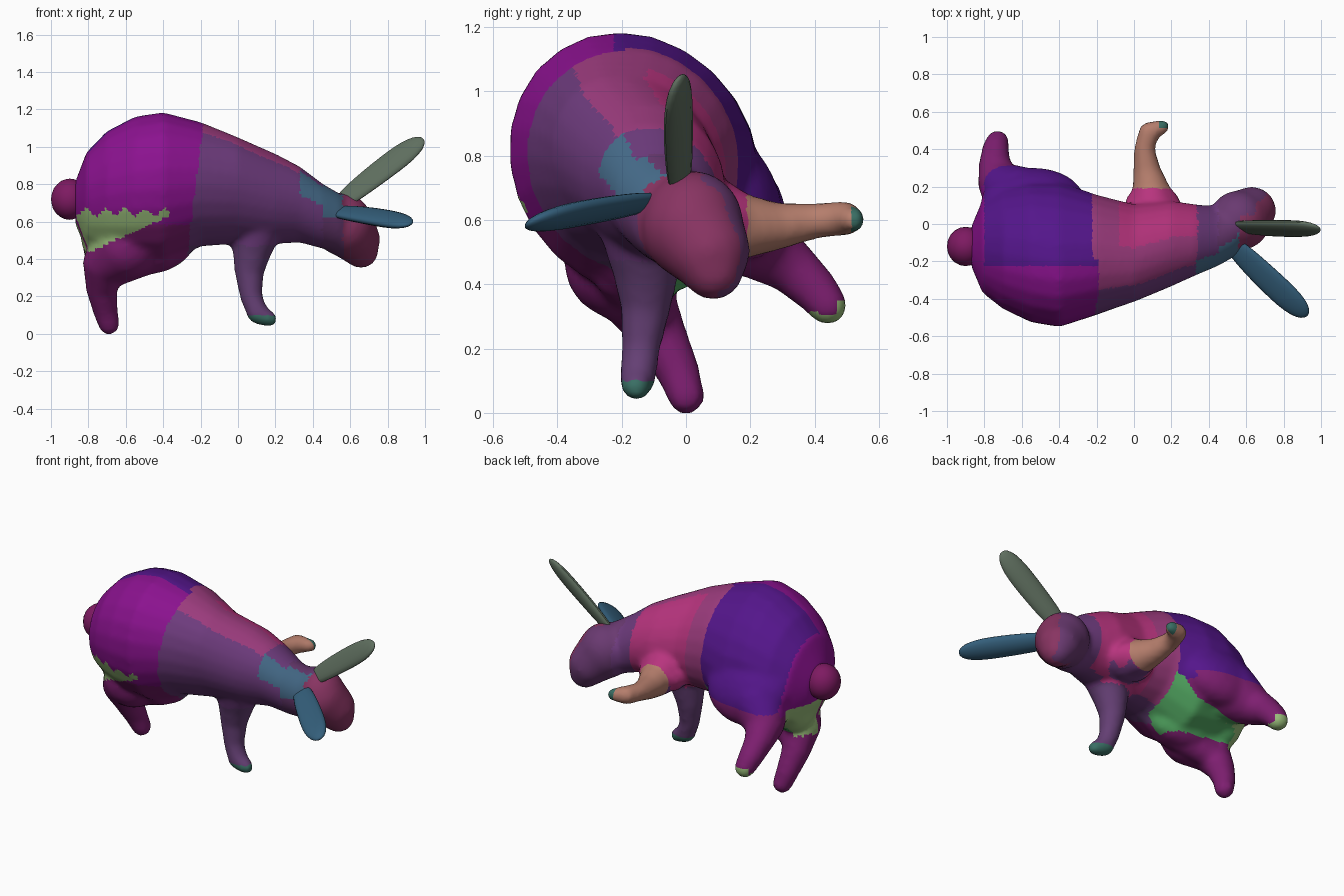
import bpy, bmesh, math
from mathutils import Matrix, Vector

if "Cube" in bpy.data.objects:
    bpy.data.objects.remove(bpy.data.objects["Cube"])

ROLL = math.radians(33)          # the animal leans over towards -y
COLORS = {
    "violet": (138, 25, 142), "indigo": (85, 28, 138), "mauve": (110, 62, 125),
    "dorsal_pink": (155, 62, 125), "side_pink": (182, 55, 125), "head_rose": (135, 55, 98),
    "head_mauve": (105, 60, 112), "teal": (72, 108, 138), "plum": (125, 36, 112),
    "light_green": (150, 185, 120), "belly_green": (85, 170, 100), "tan": (180, 125, 108),
    "leg_grey": (100, 65, 115), "paw_green": (60, 110, 100), "ear_olive": (95, 110, 95),
    "ear_blue": (55, 95, 122), "tail_red": (125, 32, 98),
}
MATS = {}
for cname, rgb in COLORS.items():
    m = bpy.data.materials.new(cname)
    m.diffuse_color = [(c / 255) ** 2.2 for c in rgb] + [1]
    m.use_nodes = True
    m.node_tree.nodes["Principled BSDF"].inputs["Base Color"].default_value = m.diffuse_color
    MATS[cname] = m
NAMES = list(COLORS)


def make_object(name, bm, mats):
    bmesh.ops.recalc_face_normals(bm, faces=bm.faces)
    mesh = bpy.data.meshes.new(name)
    bm.to_mesh(mesh)
    bm.free()
    ob = bpy.data.objects.new(name, mesh)
    bpy.context.collection.objects.link(ob)
    for m in mats:
        mesh.materials.append(MATS[m])
    bpy.ops.object.select_all(action='DESELECT')
    ob.select_set(True)
    bpy.context.view_layer.objects.active = ob
    return ob


def ball(bm, pos, size, roll=0.0):
    mat = Matrix.Translation(pos) @ Matrix.Rotation(roll, 4, 'X') @ Matrix.Diagonal((*size, 1))
    bmesh.ops.create_icosphere(bm, subdivisions=3, radius=1, matrix=mat)


def limb(bm, points):
    """Tapered limb: closely spaced balls between (x, y, z, radius) points."""
    for a, b in zip(points, points[1:]):
        for i in range(6):
            p = Vector(a).lerp(Vector(b), i / 5)
            ball(bm, p[:3], (p[3],) * 3)


def loft(bm, stations, sides=24):
    """Rolled elliptical sections (x, y, z, half width, half height)."""
    rings = []
    for x, y, z, a, b in stations:
        ring = []
        for i in range(sides):
            t = 2 * math.pi * i / sides
            v = Vector((0, a * math.cos(t), b * math.sin(t)))
            ring.append(bm.verts.new(Matrix.Rotation(ROLL, 3, 'X') @ v + Vector((x, y, z))))
        rings.append(ring)
    for r, s in zip(rings, rings[1:]):
        for i in range(sides):
            j = (i + 1) % sides
            bm.faces.new((r[i], r[j], s[j], s[i]))
    bm.faces.new(rings[0])
    bm.faces.new(rings[-1])


# torso and neck
bm = bmesh.new()
loft(bm, [
    (-.87, -.12, .70, .10, .12), (-.81, -.12, .71, .24, .27), (-.70, -.13, .745, .315, .35),
    (-.55, -.15, .772, .367, .40), (-.40, -.163, .775, .374, .425), (-.20, -.165, .80, .315, .34),
    (0, -.155, .767, .245, .30), (.20, -.105, .722, .22, .25), (.33, -.085, .692, .18, .213),
    (.45, -.065, .63, .148, .185), (.55, -.02, .59, .14, .165), (.62, .02, .56, .10, .12)])

# skull and muzzle
ball(bm, (.56, .02, .585), (.16, .16, .17))
limb(bm, [(.57, .02, .575, .16), (.63, .07, .505, .13), (.657, .085, .445, .094)])

# thighs, groin and shoulder
ball(bm, (-.50, -.19, .525), (.28, .15, .23), ROLL)
ball(bm, (-.54, .115, .69), (.28, .16, .24), ROLL)
ball(bm, (-.72, -.07, .51), (.12, .14, .13), ROLL)
ball(bm, (.10, .10, .575), (.15, .13, .085), ROLL)

# hind legs
limb(bm, [(-.42, -.18, .46, .12), (-.66, -.12, .335, .085)])
limb(bm, [(-.60, -.20, .47, .18), (-.71, -.16, .38, .12), (-.73, -.085, .25, .085),
          (-.71, -.025, .13, .068), (-.69, 0, .053, .058)])
limb(bm, [(-.62, .13, .62, .18), (-.72, .22, .53, .115), (-.745, .32, .46, .085),
          (-.74, .40, .385, .072), (-.73, .44, .335, .062)])

# front legs
limb(bm, [(.10, -.13, .58, .14), (.075, -.125, .45, .105), (.06, -.125, .34, .08),
          (.07, -.14, .2, .06), (.105, -.15, .11, .058), (.165, -.155, .08, .044)])
limb(bm, [(.10, .03, .62, .14), (.095, .16, .58, .105), (.07, .28, .58, .075),
          (.055, .40, .597, .056), (.08, .49, .605, .056), (.15, .52, .60, .04)])

body = make_object("body", bm, NAMES)
rem = body.modifiers.new("merge", 'REMESH')
rem.mode = 'VOXEL'
rem.voxel_size = 0.018
smo = body.modifiers.new("soften", 'SMOOTH')
smo.factor, smo.iterations = 0.5, 6
for mod in ("merge", "soften"):
    bpy.ops.object.modifier_apply(modifier=mod)


# colour patches of the coat
def patch(p, n):
    x, y, z = p
    if x < -.22 - .12 * (.85 - z) * (n.y < 0):
        if y > .38 and z < .31 or y > .47 and z < .35:
            return "light_green"
        low = .66 - .45 * (-.3 - x)
        if y < -.2 and x < -.28 and n.y < -.1 and low < z < .65 + .02 * math.sin(60 * x):
            return "light_green"
        if x < -.6 and -.17 < y < .14 and .36 < z < .6 and n.x < -.2:
            return "light_green"
        if z < .62 and n.z < -.45 and -.17 < y < .14 and z > .36:
            return "belly_green"
        if z < .58 or (y > .2 and z < .62):
            return "plum"
        if y > -.22 and n.y > -.2 and (n.z > .1 or n.y > .2) and x > -.8:
            return "indigo"
        return "violet"
    if z < .1 or (y > .52 and x > .13):
        return "paw_green"
    if y > .19 and x < .3:
        return "tan"
    if z < .47 and x < .3:
        return "leg_grey"
    if x > .45:
        if n.y > .2 and y > .05 and n.x < .6:
            return "head_mauve"
        return "head_rose" if x > .56 else "teal" if n.y < -.2 and z > .62 else "head_mauve"
    if .33 < x and n.y < -.4 and .1 < n.z and z > .66:
        return "teal"
    if n.y > .25 and x < .34:
        return "side_pink" if x > -.08 else "dorsal_pink"
    if n.z > .45 and n.y > -.55 and x < .34:
        return "dorsal_pink"
    return "mauve"


for f in body.data.polygons:
    f.material_index = NAMES.index(patch(f.center, f.normal))
bpy.ops.object.shade_smooth_by_angle(angle=math.radians(40))


# ears: flattened blunt leaves, narrow at the root
def ear(name, root, tip, across, half_width, half_thick, color):
    root, tip = Vector(root), Vector(tip)
    axis = tip - root
    length = axis.length
    axis.normalize()
    wide = Vector(across)
    wide = (wide - axis * wide.dot(axis)).normalized()
    flat = axis.cross(wide)
    bm = bmesh.new()
    bmesh.ops.create_uvsphere(bm, u_segments=16, v_segments=18, radius=1)
    for v in bm.verts:
        x, y, s = v.co
        fuller = math.sqrt(1 + .7 * s * s)
        taper = (.88 + .12 * s) * fuller
        cup = -.25 * half_thick * (1 - x * x)
        v.co = (root + axis * length * (s + 1) / 2 + wide * x * half_width * taper
                + flat * (y * half_thick * taper + cup))
    make_object(name, bm, [color])
    bpy.ops.object.shade_smooth_by_angle(angle=math.radians(50))


ear("raised_ear", (.50, -.02, .67), (.99, -.03, 1.045), (-.48, .5, .62), .078, .032, "ear_olive")
ear("lowered_ear", (.48, -.07, .67), (.925, -.495, .597), (.6, .7, .45), .082, .036, "ear_blue")

# tail
bm = bmesh.new()
ball(bm, (-.90, -.12, .72), (.10, .105, .11))
make_object("tail", bm, ["tail_red"])
bpy.ops.object.shade_smooth_by_angle(angle=math.radians(50))
